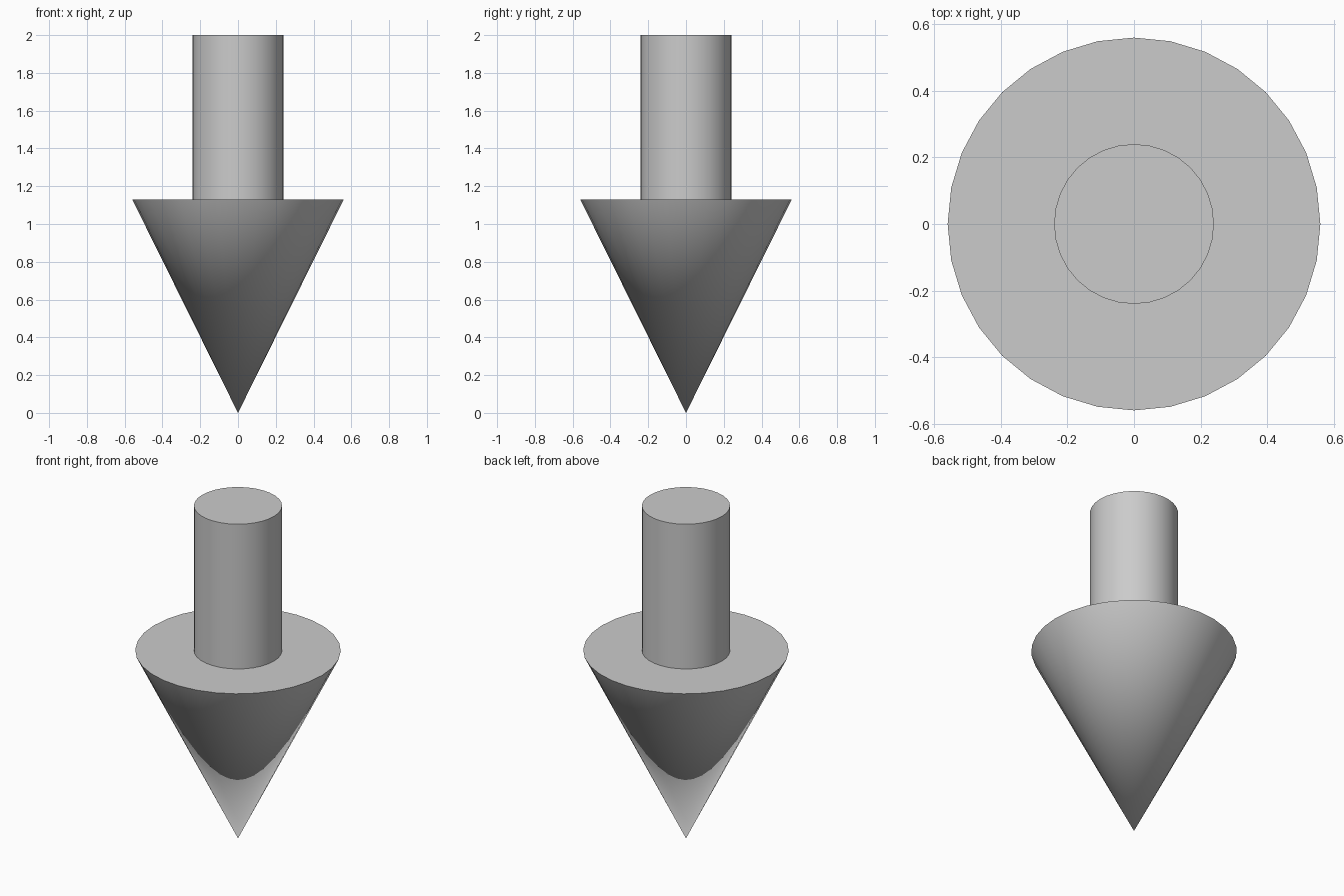
import bpy
import math

if "Cube" in bpy.data.objects:
    bpy.data.objects.remove(bpy.data.objects["Cube"])

SIDES = 32
HEAD_TOP = 1.13
TOP = 2.0


def tapered_part(name, z0, z1, r0, r1):
    """Round part running from z0 to z1, smooth with sharp rims."""
    bpy.ops.mesh.primitive_cone_add(
        vertices=SIDES, radius1=r0, radius2=r1, depth=z1 - z0,
        location=(0, 0, (z0 + z1) / 2))
    obj = bpy.context.object
    obj.name = name
    bpy.ops.object.shade_smooth_by_angle(angle=math.radians(30))
    return obj


# Cone head with its point on the ground
tapered_part("arrow_head", 0, HEAD_TOP, 0, 0.56)

# Straight shaft standing on the head
tapered_part("arrow_shaft", HEAD_TOP, TOP, 0.24, 0.24)
